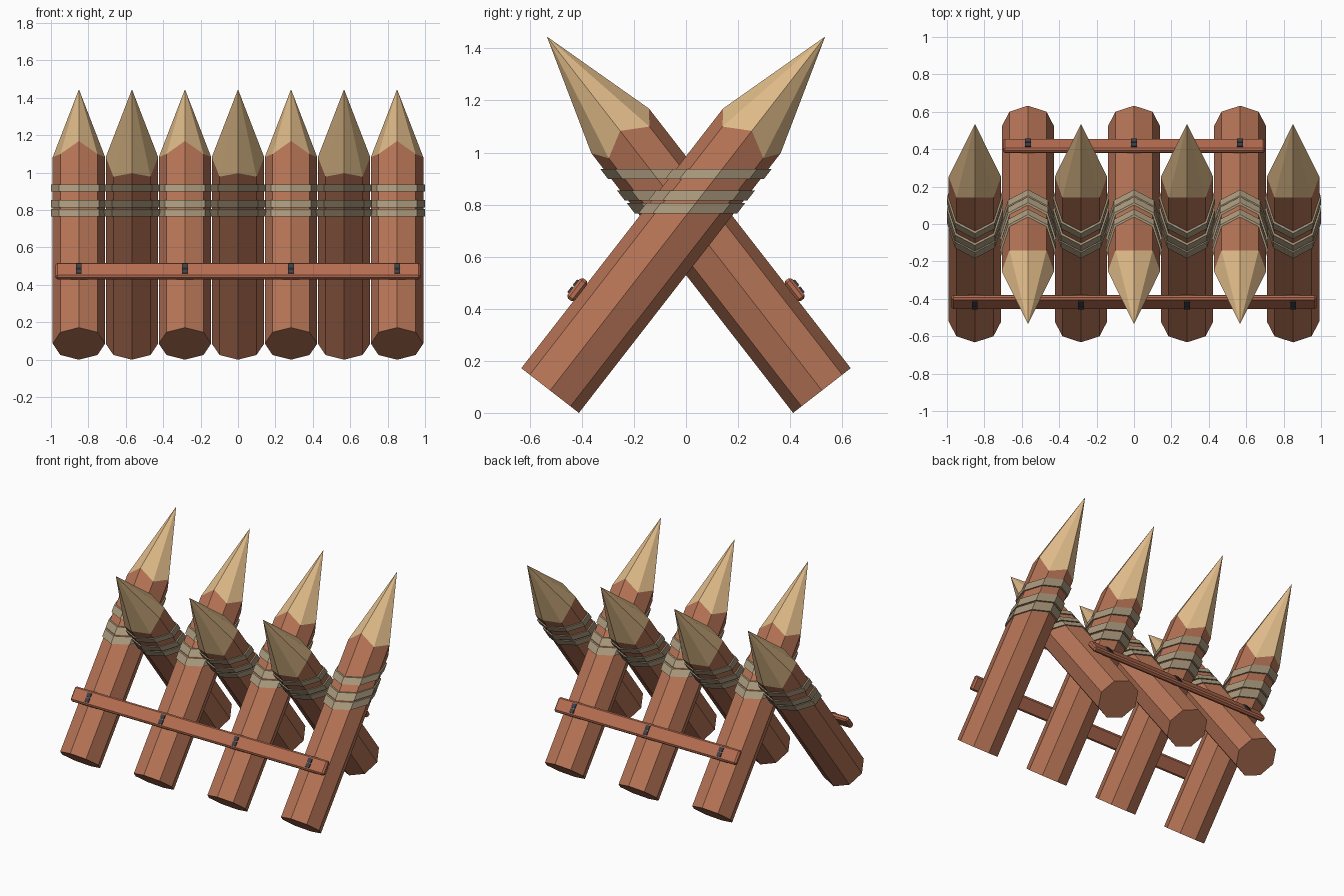
import bpy, bmesh, math
from mathutils import Matrix, Vector

cube = bpy.data.objects.get("Cube")
if cube:
    bpy.data.objects.remove(cube, do_unlink=True)

SIDES = 8
LOG_R, ROPE_R = 0.14, 0.15
LEAN = math.radians(37.85)
SHOULDER, NOTCH, TIP = 1.263, 1.207, 1.722
SPACING = 0.2835
RAIL_T, RAIL_Y = 0.37, -0.155


def material(name, rgb):
    lin = [((c / 255 + 0.055) / 1.055) ** 2.4 for c in rgb] + [1.0]
    m = bpy.data.materials.new(name)
    m.use_nodes = True
    m.diffuse_color = lin
    m.node_tree.nodes["Principled BSDF"].inputs["Base Color"].default_value = lin
    return m


BARK = material("bark brown", (182, 116, 86))
WOOD = material("cut wood tan", (222, 186, 136))
RAIL = material("rail brown", (182, 109, 81))
ROPE = material("rope beige", (170, 153, 125))
IRON = material("dark iron", (62, 64, 72))


def add_object(name, bm, mats, matrix):
    bmesh.ops.recalc_face_normals(bm, faces=bm.faces)
    mesh = bpy.data.meshes.new(name)
    bm.to_mesh(mesh)
    bm.free()
    for m in mats:
        mesh.materials.append(m)
    ob = bpy.data.objects.new(name, mesh)
    ob.matrix_world = matrix
    bpy.context.collection.objects.link(ob)
    return ob


def ring(bm, radius, height):
    """Ring of vertices around local z; height(i, x, y) gives each z."""
    verts = []
    for i in range(SIDES):
        a = math.tau * i / SIDES
        x, y = radius * math.cos(a), radius * math.sin(a)
        verts.append(bm.verts.new((x, y, height(i, x, y))))
    return verts


def bridge(bm, low, high):
    for i in range(SIDES):
        j = (i + 1) % SIDES
        bm.faces.new((low[i], low[j], high[j], high[i]))


def stake(name, matrix):
    # Eight-sided shaft with a zigzag edge where the point is carved
    bm = bmesh.new()
    base = ring(bm, LOG_R, lambda i, x, y: 0)
    top = ring(bm, LOG_R, lambda i, x, y: NOTCH if i % 2 else SHOULDER)
    bm.faces.new(base)
    bridge(bm, base, top)
    tip = bm.verts.new((0, 0, TIP))
    for i in range(SIDES):
        bm.faces.new((top[i], top[(i + 1) % SIDES], tip)).material_index = 1
    add_object(name, bm, [BARK, WOOD], matrix)


def rope_band(name, matrix, z0, z1):
    # Level band: slide each corner along the stake until it meets the height
    bm = bmesh.new()
    rings = []
    for z in (z0, z1):
        rings.append(ring(bm, ROPE_R, lambda i, x, y, z=z:
                          (z - BASE_Z + y * math.sin(LEAN)) / math.cos(LEAN)))
    bridge(bm, *rings)
    for r in rings:
        bm.faces.new(r)
    add_object(name, bm, [ROPE], matrix)


def box(name, matrix, centre, size, mat, bevel=0):
    bm = bmesh.new()
    bmesh.ops.create_cube(bm, size=1.0)
    bmesh.ops.scale(bm, vec=size, verts=bm.verts)
    bmesh.ops.translate(bm, vec=centre, verts=bm.verts)
    if bevel:
        bmesh.ops.bevel(bm, geom=bm.edges[:], offset=bevel, segments=1, affect='EDGES')
    add_object(name, bm, [mat], matrix)


BASE_Z = LOG_R * math.sin(LEAN)
BASE_Y = -0.522


def frame(x, side):
    """Leaning frame for a stake; side 1 stands in front, -1 behind."""
    turn = Matrix.Rotation(0 if side > 0 else math.pi, 4, 'Z')
    return (Matrix.Translation((x, 0, 0)) @ turn
            @ Matrix.Translation((0, BASE_Y, BASE_Z))
            @ Matrix.Rotation(-LEAN, 4, 'X'))


# Crossed stakes, alternating front and back
for n in range(-3, 4):
    side = 1 if n % 2 else -1
    label = "front" if side > 0 else "back"
    m = frame(n * SPACING, side)
    stake(f"{label}_stake", m)
    for z0, z1 in ((0.765, 0.806), (0.815, 0.855), (0.898, 0.937)):
        rope_band(f"{label}_rope_band", m, z0, z1)
    # Iron staple halves holding the rail
    for dz in (-0.017, 0.017):
        box(f"{label}_staple", m, (0, RAIL_Y - 0.019, RAIL_T + dz),
            (0.03, 0.012, 0.028), IRON)

# Long rails tying each row together
for label, side, length in (("front", 1, 1.95), ("back", -1, 1.40)):
    box(f"{label}_rail", frame(0, side), (0, RAIL_Y, RAIL_T),
        (length, 0.036, 0.098), RAIL, bevel=0.01)
